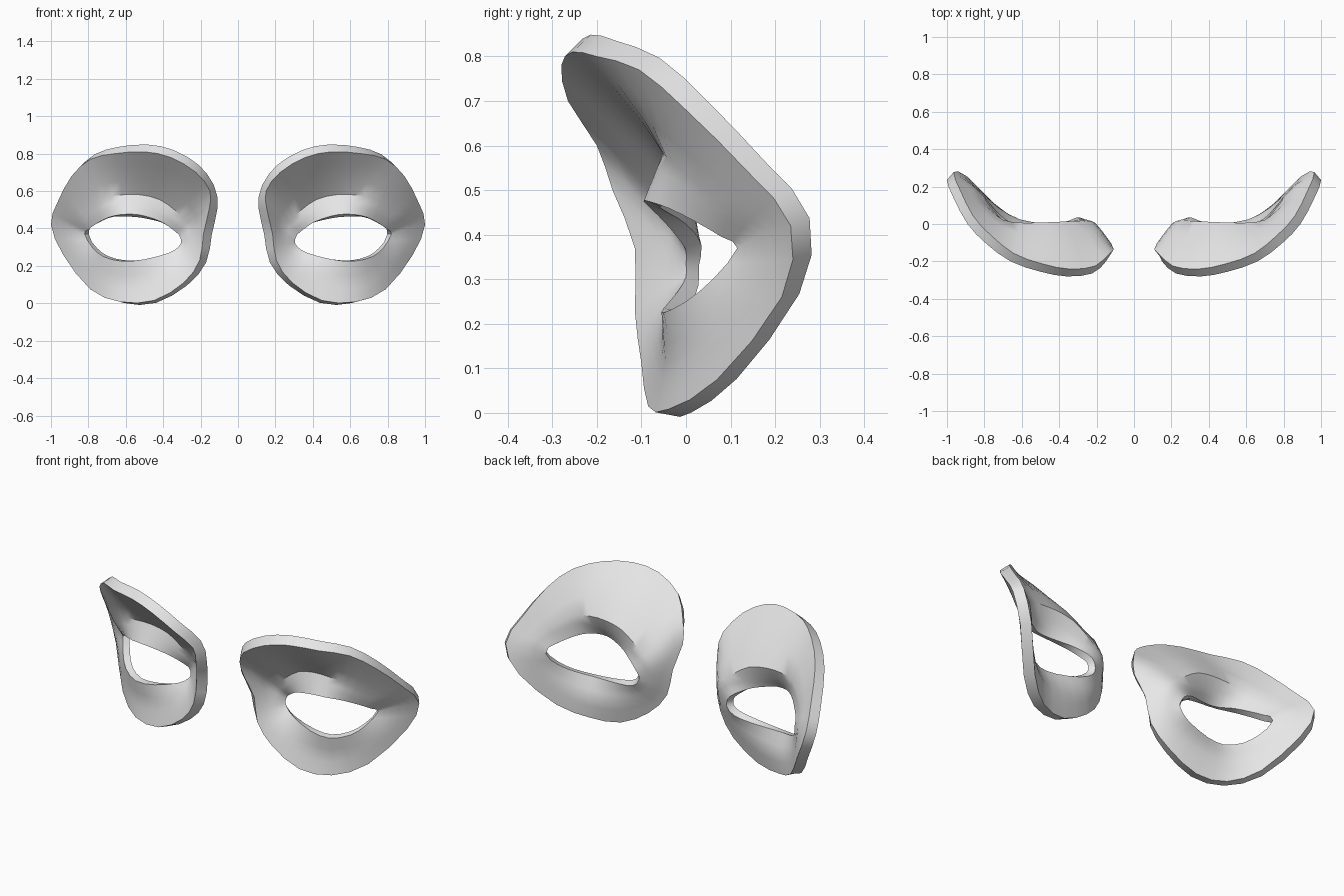
import bpy
import bmesh
from mathutils import Vector

cube = bpy.data.objects.get("Cube")
if cube:
    bpy.data.objects.remove(cube, do_unlink=True)

# Guide loops of the left socket, counterclockwise from the temple
RIM = [(1, .235, .42), (.965, .14, .54), (.89, 0, .68), (.79, -.105, .77), (.66, -.2, .8),
       (.5, -.255, .81), (.36, -.28, .78), (.225, -.265, .7), (.15, -.2, .6),
       (.155, -.165, .5), (.185, -.115, .37), (.205, -.115, .23), (.29, -.1, .11),
       (.45, -.085, .015), (.63, -.04, .008), (.79, .07, .075), (.935, .215, .26)]
CREASE = [(.9, .165, .4), (.87, .1, .45), (.8, .03, .51), (.72, -.03, .56), (.62, -.05, .58),
          (.52, -.05, .58), (.42, -.045, .555), (.34, -.04, .5), (.29, -.035, .45),
          (.25, -.035, .42), (.245, -.045, .36), (.26, -.06, .27), (.33, -.065, .19),
          (.48, -.055, .13), (.63, -.03, .12), (.76, .04, .17), (.86, .13, .27)]
OPENING = [(.82, .115, .37), (.8, .08, .395), (.75, .02, .43), (.69, -.04, .46), (.62, -.085, .475),
           (.54, -.095, .475), (.46, -.075, .455), (.4, -.05, .43), (.35, -.02, .395),
           (.315, 0, .365), (.305, 0, .335), (.315, 0, .305), (.37, -.02, .27),
           (.5, -.05, .235), (.62, -.05, .225), (.72, 0, .25), (.78, .06, .3)]

STEPS_AROUND = 2
STEPS_ACROSS = 3
THICKNESS = .058
LID_THICKNESS = .65


def spline(a, b, c, d, t):
    """Smooth blend from b to c, with neighbours a and d."""
    return b + (c - a) * (t / 2) + (a * 2 - b * 5 + c * 4 - d) * (t * t / 2) \
        + (b * 3 - a - c * 3 + d) * (t ** 3 / 2)


def smooth_loop(points):
    pts = [Vector(p) for p in points]
    n = len(pts)
    return [spline(pts[i - 1], pts[i], pts[(i + 1) % n], pts[(i + 2) % n], s / STEPS_AROUND)
            for i in range(n) for s in range(STEPS_AROUND)]


def cross_section(rim, crease, opening):
    """Points from the outer rim, through the crease, to the eye opening."""
    steps = [s / STEPS_ACROSS for s in range(STEPS_ACROSS)]
    brow = [spline(rim, rim, crease, opening, t) for t in steps]
    lid = [crease.lerp(opening, t) for t in steps]
    return brow + lid + [opening]


def eye_socket(name, side, material):
    sections = [cross_section(*row) for row in zip(*map(smooth_loop, (RIM, CREASE, OPENING)))]
    bm = bmesh.new()
    grid = [[bm.verts.new((p.x * side, p.y, p.z)) for p in row] for row in sections]
    for i, row in enumerate(grid):
        following = grid[(i + 1) % len(grid)]
        for j in range(len(row) - 1):
            quad = [row[j], following[j], following[j + 1], row[j + 1]]
            bm.faces.new(quad if side > 0 else quad[::-1])
    mesh = bpy.data.meshes.new(name)
    bm.to_mesh(mesh)
    bm.free()
    mesh.materials.append(material)
    obj = bpy.data.objects.new(name, mesh)
    bpy.context.collection.objects.link(obj)

    # Thin the sheet towards the eye opening
    body = obj.vertex_groups.new(name="body")
    width = len(sections[0])
    for vert in mesh.vertices:
        past_crease = max(0, vert.index % width - STEPS_ACROSS)
        body.add([vert.index], 1 - past_crease / STEPS_ACROSS, 'REPLACE')

    # Give the sheet its thickness behind the front surface
    shell = obj.modifiers.new("Thickness", 'SOLIDIFY')
    shell.thickness = THICKNESS
    shell.offset = -1
    shell.vertex_group = body.name
    shell.thickness_vertex_group = LID_THICKNESS
    bpy.ops.object.select_all(action='DESELECT')
    obj.select_set(True)
    bpy.context.view_layer.objects.active = obj
    bpy.ops.object.modifier_apply(modifier=shell.name)
    bpy.ops.object.shade_smooth_by_angle(angle=.7)


grey = bpy.data.materials.new("light grey")
grey.use_nodes = True
colour = (.8, .8, .8, 1)
grey.diffuse_color = colour
grey.node_tree.nodes["Principled BSDF"].inputs["Base Color"].default_value = colour

eye_socket("left_eye_socket", 1, grey)
eye_socket("right_eye_socket", -1, grey)
